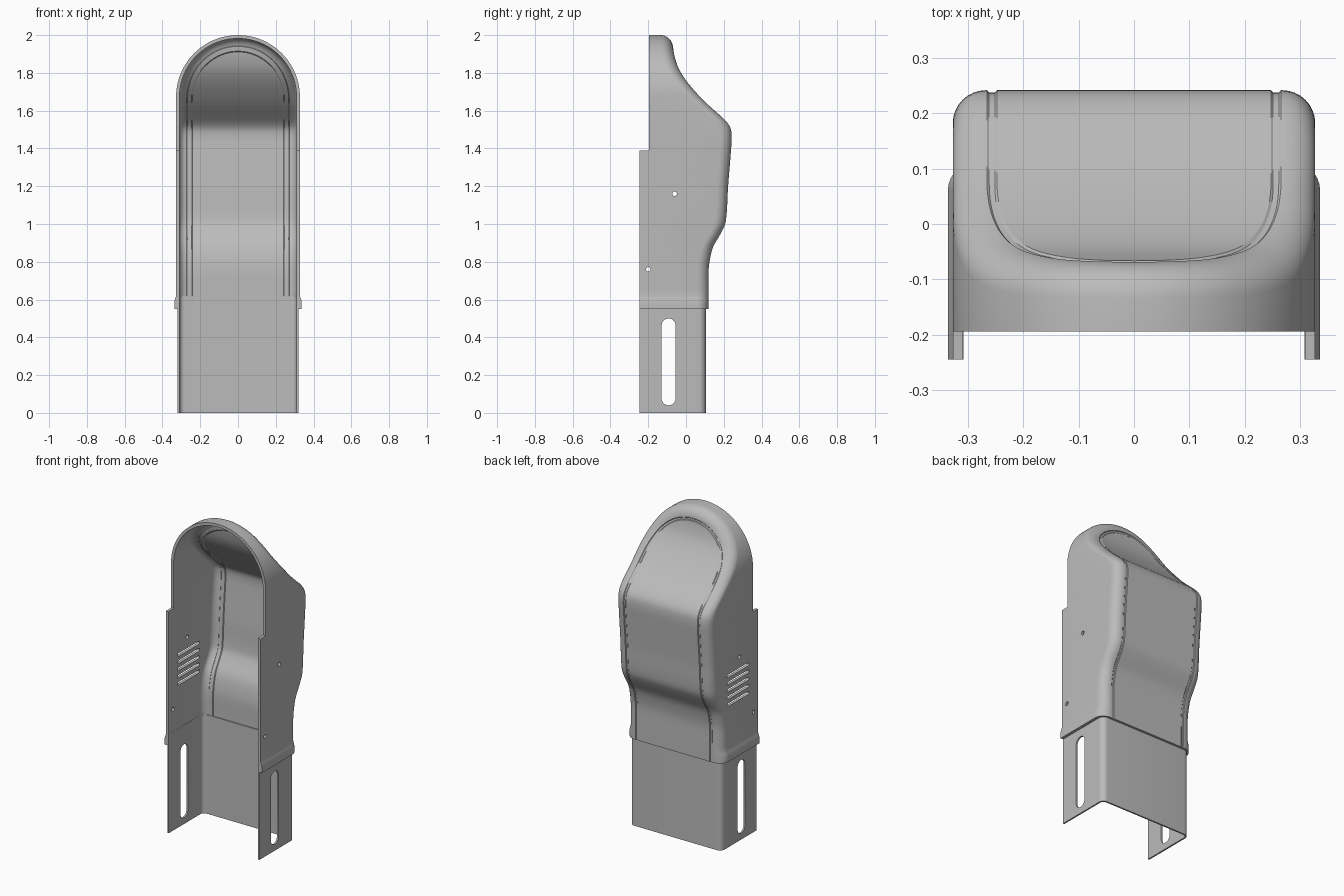
import bpy, bmesh
from math import sin, cos, pi

cube = bpy.data.objects.get("Cube")
if cube:
    bpy.data.objects.remove(cube, do_unlink=True)

grey = bpy.data.materials.new("plain grey")
grey.use_nodes = True
grey.diffuse_color = (0.5, 0.5, 0.5, 1)
grey.node_tree.nodes["Principled BSDF"].inputs["Base Color"].default_value = (0.5, 0.5, 0.5, 1)

# Back profile of the hood: (height, y)
PROFILE = [(0.5, 0.12), (0.65, 0.12), (0.76, 0.12), (0.82, 0.128), (0.88, 0.144),
           (0.95, 0.184), (1.01, 0.21), (1.2, 0.223), (1.4, 0.239), (1.46, 0.242),
           (1.51, 0.235), (1.55, 0.207), (1.6, 0.152), (1.66, 0.087), (1.75, 0.008),
           (1.82, -0.037), (1.89, -0.061), (1.95, -0.07), (2.01, -0.075)]
RADIUS, FILLET, FLARE = 0.328, 0.06, 0.009
ARCH_Z = 2 - RADIUS
STEP_Z = 1.39


def back_y(z):
    """Smooth cubic interpolation of the back profile."""
    p = PROFILE
    k = max(i for i in range(len(p) - 1) if i == 0 or p[i][0] <= z)

    def slope(i):
        a, b = p[max(i - 1, 0)], p[min(i + 1, len(p) - 1)]
        return (b[1] - a[1]) / (b[0] - a[0])
    (z0, y0), (z1, y1) = p[k], p[k + 1]
    h = z1 - z0
    t = (z - z0) / h
    return ((1 + 2 * t) * (1 - t) ** 2 * y0 + t * (1 - t) ** 2 * h * slope(k)
            + t * t * (3 - 2 * t) * y1 + t * t * (t - 1) * h * slope(k + 1))


def new_object(name, bm):
    mesh = bpy.data.meshes.new(name)
    bm.to_mesh(mesh)
    bm.free()
    mesh.materials.append(grey)
    obj = bpy.data.objects.new(name, mesh)
    bpy.context.collection.objects.link(obj)
    return obj


def shell(name, half_rows, thickness):
    """Skin mirrored half sections into an open sheet and thicken it inward."""
    bm = bmesh.new()
    grid = []
    for half in half_rows:
        row = [(-x, y, z) for x, y, z in half] + half[::-1]
        grid.append([bm.verts.new(co) for co in row])
    for low, high in zip(grid, grid[1:]):
        for j in range(len(low) - 1):
            bm.faces.new((low[j], high[j], high[j + 1], low[j + 1]))
    bmesh.ops.remove_doubles(bm, verts=bm.verts, dist=0.00001)
    obj = new_object(name, bm)
    mod = obj.modifiers.new("wall", "SOLIDIFY")
    mod.thickness = thickness
    mod.offset = -1
    mod.use_even_offset = True
    return obj


def add_slot(bm, x0, x1, y, z, r, dy=0, dz=0, n=24):
    """Round-ended prism along x; dy and dz stretch it."""
    ends = []
    for x in (x0, x1):
        ring = []
        for k in range(n):
            a = 2 * pi * (k + 0.5) / n
            c, s = cos(a), sin(a)
            ring.append(bm.verts.new((x, y + r * c + (dy if c > 0 else -dy),
                                      z + r * s + (dz if s > 0 else -dz))))
        ends.append(ring)
    bm.faces.new(ends[0][::-1])
    bm.faces.new(ends[1])
    for k in range(n):
        m = (k + 1) % n
        bm.faces.new((ends[0][k], ends[0][m], ends[1][m], ends[1][k]))


def finish(obj, cutter_bm):
    """Cut the openings, apply modifiers and shade."""
    bmesh.ops.recalc_face_normals(cutter_bm, faces=cutter_bm.faces)
    cutter = new_object(obj.name + "_cutter", cutter_bm)
    cutter.hide_render = True
    mod = obj.modifiers.new("openings", "BOOLEAN")
    mod.operation = "DIFFERENCE"
    mod.solver = "EXACT"
    mod.object = cutter
    bpy.ops.object.select_all(action="DESELECT")
    obj.select_set(True)
    bpy.context.view_layer.objects.active = obj
    for m in list(obj.modifiers):
        bpy.ops.object.modifier_apply(modifier=m.name)
    bpy.data.objects.remove(cutter, do_unlink=True)
    bpy.ops.object.shade_smooth_by_angle(angle=pi / 6)


# Rounded edge plus shallow seam groove: (inset, drop, share of the flare)
def rounded_edge(r, steps=8):
    angles = [pi / 2 * k / steps for k in range(steps + 1)]
    return [(r * (1 - cos(a)), r * (1 - sin(a)), cos(a)) for a in angles]


EDGE = rounded_edge(FILLET) + [(FILLET + d, drop, 0) for d, drop in
                               ((0.002, 0), (0.006, 0.004), (0.016, 0.004), (0.02, 0))]


def hood_section(z, angle=0):
    flare = FLARE * min(1, max(0, (0.62 - z) / 0.03))
    front = -0.245 if z < STEP_Z and angle == 0 else -0.195
    pts = []
    for inset, drop, share in EDGE:
        rad = RADIUS - inset
        pz = z + rad * sin(angle)
        px = rad * cos(angle) + flare * share
        pts.append((px, back_y(pz) - drop, pz))
    return [(pts[0][0], front, pts[0][2])] + pts


# Hood: straight walls, then the arch
heights = [0.55, 0.59, 0.605, 0.62, STEP_Z - 0.001, STEP_Z + 0.001]
heights += [0.65 + 0.02 * k for k in range(51)]
rows = [hood_section(z) for z in sorted(heights)]
rows += [hood_section(ARCH_Z, pi / 2 * k / 28) for k in range(29)]
hood = shell("hood", rows, 0.018)

# Screw holes through both walls, vents in one wall
cuts = bmesh.new()
for y, z in ((-0.06, 1.16), (-0.2, 0.76)):
    add_slot(cuts, -0.5, 0.5, y, z, 0.012)
for k in range(5):
    add_slot(cuts, -0.5, -0.2, -0.047, 0.9 + 0.045 * k, 0.01, dy=0.098)
finish(hood, cuts)


# Lower sleeve: a thin channel with a long adjusting slot in each side
def sleeve_section(z):
    pts = [(0.319 - d, 0.105 - drop, z) for d, drop, _ in rounded_edge(0.035)]
    return [(0.319, -0.245, z)] + pts


sleeve = shell("lower_sleeve", [sleeve_section(0), sleeve_section(0.62)], 0.01)
cuts = bmesh.new()
add_slot(cuts, -0.5, 0.5, -0.092, 0.27, 0.037, dz=0.193)
finish(sleeve, cuts)
